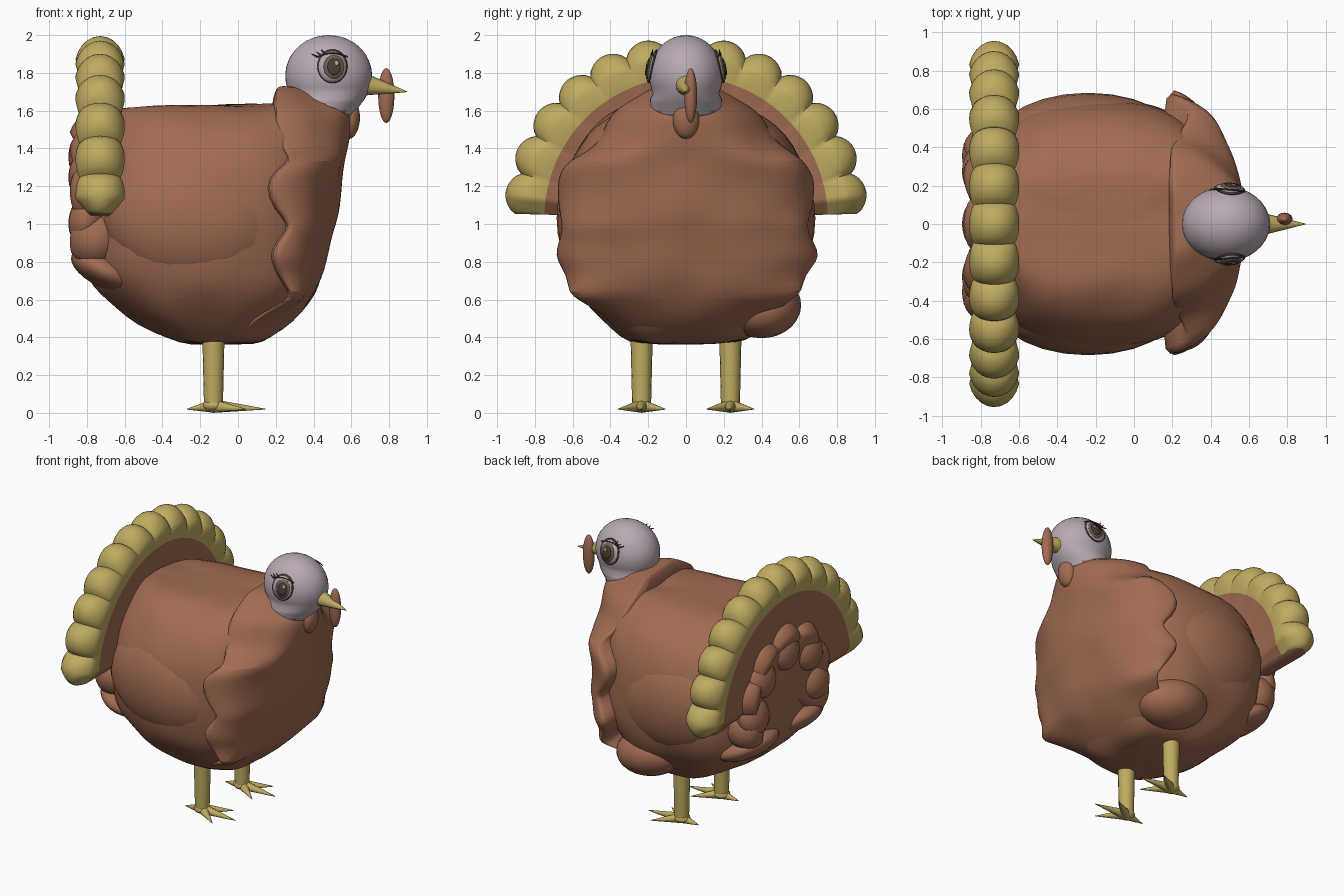
import bpy, bmesh
from math import sin, cos, pi, radians, sqrt, atan2
from mathutils import Matrix, Vector, noise

if "Cube" in bpy.data.objects:
    bpy.data.objects.remove(bpy.data.objects["Cube"])


def material(name, rgb):
    m = bpy.data.materials.new(name)
    m.use_nodes = True
    m.diffuse_color = (*rgb, 1)
    node = m.node_tree.nodes["Principled BSDF"]
    node.inputs["Base Color"].default_value = (*rgb, 1)
    node.inputs["Roughness"].default_value = 0.8
    return m


BROWN = material("feather brown", (0.36, 0.15, 0.085))
YELLOW = material("straw yellow", (0.52, 0.41, 0.12))
PALE = material("pale lilac", (0.48, 0.40, 0.45))
DARK = material("eye dark brown", (0.07, 0.045, 0.03))
IRIS = material("iris brown", (0.16, 0.11, 0.08))


def finish(bm, name, mats, subdiv=0, rule=None):
    bmesh.ops.recalc_face_normals(bm, faces=bm.faces)
    me = bpy.data.meshes.new(name)
    bm.to_mesh(me)
    bm.free()
    ob = bpy.data.objects.new(name, me)
    bpy.context.collection.objects.link(ob)
    for m in mats:
        me.materials.append(m)
    if rule:
        for p in me.polygons:
            p.material_index = rule(p.center)
    if subdiv:
        ob.modifiers.new("Smooth", "SUBSURF").levels = subdiv
        ob.modifiers["Smooth"].render_levels = subdiv
    bpy.ops.object.select_all(action="DESELECT")
    ob.select_set(True)
    bpy.context.view_layer.objects.active = ob
    bpy.ops.object.shade_smooth_by_angle(angle=radians(50))
    return ob


def loft(name, rings, mats, subdiv=1, rule=None, rough=0.0):
    bm = bmesh.new()
    rows = []
    for ring in rings:
        row = []
        for p in ring:
            v = Vector(p)
            row.append(bm.verts.new(v + rough * noise.noise_vector(v * 4)))
        rows.append(row)
    n = len(rows[0])
    for a, b in zip(rows, rows[1:]):
        for i in range(n):
            j = (i + 1) % n
            bm.faces.new((a[i], a[j], b[j], b[i]))
    bm.faces.new(rows[0])
    bm.faces.new(rows[-1])
    return finish(bm, name, mats, subdiv, rule)


def ellipsoid(name, centre, radii, mat, tilt=0.0):
    bm = bmesh.new()
    m = Matrix.Translation(centre) @ Matrix.Rotation(tilt, 4, "Y") @ Matrix.Diagonal((*radii, 1))
    bmesh.ops.create_uvsphere(bm, u_segments=24, v_segments=14, radius=1, matrix=m)
    return finish(bm, name, [mat])


def cone(name, start, end, r1, r2, mat):
    a, b = Vector(start), Vector(end)
    m = Matrix.Translation((a + b) / 2) @ (b - a).to_track_quat("Z", "Y").to_matrix().to_4x4()
    bm = bmesh.new()
    bmesh.ops.create_cone(bm, cap_ends=True, segments=16, radius1=r1, radius2=r2,
                          depth=(b - a).length, matrix=m)
    return finish(bm, name, [mat])


def oval(z, x0, x1, w, power=2.0, n=40):
    def s(v):
        return abs(v) ** (2 / power) * (1 if v > 0 else -1)
    return [((x0 + x1) / 2 + (x1 - x0) / 2 * s(cos(t)), w * s(sin(t)), z)
            for t in (2 * pi * i / n for i in range(n))]


# Body: height, rear, front, half width
BODY = [(.36, -.24, .10, .28), (.40, -.38, .18, .35), (.48, -.54, .27, .44), (.56, -.66, .32, .51),
        (.64, -.74, .37, .57), (.72, -.80, .40, .61), (.85, -.82, .43, .64), (1.0, -.84, .45, .65),
        (1.2, -.84, .45, .65), (1.35, -.81, .45, .61), (1.48, -.75, .45, .53), (1.57, -.70, .42, .43),
        (1.62, -.64, .38, .31), (1.63, -.5, .3, .2)]
loft("body", [oval(*r, power=2.6) for r in BODY], [BROWN], rough=.03)

# Breast with a ruffled rear edge: height, rear, front, half width
BREAST = [(.36, -.1, .10, .28), (.44, 0, .24, .37), (.54, .12, .34, .47), (.60, .27, .385, .57),
          (.64, .27, .41, .63), (.72, .19, .45, .63), (.80, .16, .47, .70), (.86, .16, .485, .70),
          (.94, .22, .50, .66), (1.0, .27, .515, .65), (1.08, .17, .53, .675), (1.2, .12, .545, .69),
          (1.28, .17, .56, .67), (1.34, .27, .57, .62), (1.39, .24, .58, .53), (1.45, .18, .59, .45),
          (1.54, .18, .60, .43), (1.61, .18, .60, .37), (1.66, .18, .52, .27), (1.71, .20, .40, .18),
          (1.72, .22, .36, .12)]
rings = []
for z, back, front, w in BREAST:
    arc = [radians(-90 + 180 * i / 28) for i in range(29)]
    bulge = .85 + max(0, z - 1.25)
    rings.append([(back + (front - back) * abs(cos(t)) ** bulge, w * sin(t), z) for t in arc])
loft("breast_feathers", rings, [BROWN], rough=.02)
ellipsoid("left_thigh_feathers", (.0, .40, .57), (.26, .21, .17), BROWN, .2)

# Wings and lower rear feathers
for side, word in ((1, "left"), (-1, "right")):
    ellipsoid(word + "_wing", (-.24, side * .44, 1.03), (.48, .245, .38), BROWN, .15)
    ellipsoid(word + "_lower_tuft", (-.70, side * .26, .75), (.20, .25, .09), BROWN, .45)


def fan(name, lumps, hub, sweep, core, edge, outer, half, mid, mats, rule=None):
    """Half ring of scalloped feathers; outer and half give (valley, extra at lump)."""
    count, rings = lumps * 12, []
    for k in range(count + 1):
        u = k / count
        t = radians(sweep[0] + (sweep[1] - sweep[0]) * u)
        lump = abs(sin(pi * lumps * u)) ** .7
        end = min(1, .55 + 14 * min(u, 1 - u))
        reach = outer[0] + outer[1] * lump
        h = (half[0] + half[1] * lump) * end
        pts = [(r, mid + f * half[0] * end) for r, f in ((core, .65), ((core + edge) / 2, .75), (edge, .92))]
        for a in range(75, -76, -15):
            c = cos(radians(a))
            pts.append((edge + .05 + (reach - edge - .05) * c, mid + h * sin(radians(a))))
        pts += [(r, 2 * mid - x) for r, x in reversed(pts[:3])]
        rings.append([(x, r * cos(t), hub + r * sin(t)) for r, x in pts])
    return loft(name, rings, mats, 0, rule)


def beyond_edge(c):
    angle = atan2(c.z - 1.03, c.y)
    jag = .012 * noise.noise(Vector((angle * 9, 0, 0)))
    return int(sqrt(c.y ** 2 + (c.z - 1.03) ** 2) > .75 + jag)


# Tail fan, and the ruffled feathers behind it
fan("tail_fan", 13, 1.03, (1.5, 178.5), .25, .75, (.905, .06), (.112, .023), -.73,
    [BROWN, YELLOW], beyond_edge)
fan("rear_ruffle", 7, 1.06, (-40, 220), .05, .34, (.45, .08), (.10, .04), -.755, [BROWN])
for i in range(5):
    t = radians(-10 + i * 50)
    ellipsoid(f"rear_tuft_{i + 1}", (-.80, .36 * cos(t), 1.08 + .3 * sin(t)), (.095, .14, .14), BROWN, .25)

# Head blending to the neck below a slanted line
HC, HR = Vector((.48, 0, 1.785)), Vector((.23, .195, .215))
rings = [oval(z, .27 + (1.66 - z) * .1, .67 - (1.66 - z) * .75, .182 + (z - 1.5) * .05)
         for z in (1.45, 1.5, 1.54, 1.56, 1.58, 1.6, 1.62, 1.64, 1.66)]
for i in range(13):
    a = radians(-26 + 113 * i / 12)
    rx, ry = HR.x * cos(a), HR.y * cos(a)
    rings.append(oval(HC.z + HR.z * sin(a), HC.x - rx, HC.x + rx, ry))
loft("head", rings, [BROWN, PALE], 0, lambda c: int(c.z > 1.70 - .36 * (c.x - .27)))

# Beak, snood and wattle
cone("beak", (.66, 0, 1.74), (.895, 0, 1.70), .062, .002, YELLOW)
ellipsoid("snood", (.785, .025, 1.68), (.043, .034, .145), BROWN)
ellipsoid("wattle", (.595, 0, 1.55), (.05, .07, .1), BROWN, .1)


def on_head(x, z, side, lift):
    q = 1 - ((x - HC.x) / HR.x) ** 2 - ((z - HC.z) / HR.z) ** 2
    return Vector((x, side * (HR.y * sqrt(max(q, 0)) + lift), z))


def eye_plate(name, x, z, rx, rz, lift, side, mat):
    bm = bmesh.new()
    centre = bm.verts.new(on_head(x, z, side, lift))
    prev = None
    for f in (.33, .66, 1):
        row = [bm.verts.new(on_head(x + f * rx * cos(2 * pi * i / 24), z + f * rz * sin(2 * pi * i / 24),
                                    side, lift)) for i in range(24)]
        for i in range(24):
            j = (i + 1) % 24
            bm.faces.new((prev[i], prev[j], row[j], row[i]) if prev else (centre, row[i], row[j]))
        prev = row
    ob = finish(bm, name, [mat])
    ob.modifiers.new("Thickness", "SOLIDIFY").thickness = .006


# Eyes and lashes
for side, word in ((1, "left"), (-1, "right")):
    eye_plate(word + "_eye_rim", .5, 1.835, .08, .09, .010, side, DARK)
    eye_plate(word + "_eye_white", .5, 1.833, .073, .082, .014, side, PALE)
    eye_plate(word + "_iris", .508, 1.832, .055, .065, .018, side, IRIS)
    eye_plate(word + "_pupil", .51, 1.832, .036, .045, .022, side, DARK)
    eye_plate(word + "_glint", .522, 1.852, .010, .012, .026, side, PALE)
    lid = [on_head(.42 + .16 * i / 8, 1.885 + .02 * sin(pi * i / 8), side, .018) for i in range(9)]
    for i in range(8):
        cone(f"{word}_eyelid_{i + 1}", lid[i], lid[i + 1], .004, .004, DARK)
    for i in range(3):
        tip = on_head(.39 + .025 * i, 1.90 + .012 * i, side, .03)
        cone(f"{word}_lash_{i + 1}", lid[i], tip, .005, .002, DARK)

# Legs and feet
for side, word in ((1, "left"), (-1, "right")):
    y = side * .235
    cone(word + "_leg", (-.13, y, .03), (-.13, y, .46), .05, .06, YELLOW)
    ellipsoid(word + "_ankle", (-.13, y, .04), (.06, .055, .035), YELLOW)
    for i, (dx, dy) in enumerate([(.275, 0), (.17, .125), (.17, -.125), (-.14, 0)]):
        cone(f"{word}_toe_{i + 1}", (-.13, y, .036), (-.13 + dx, y + dy, .02), .036, .002, YELLOW)
